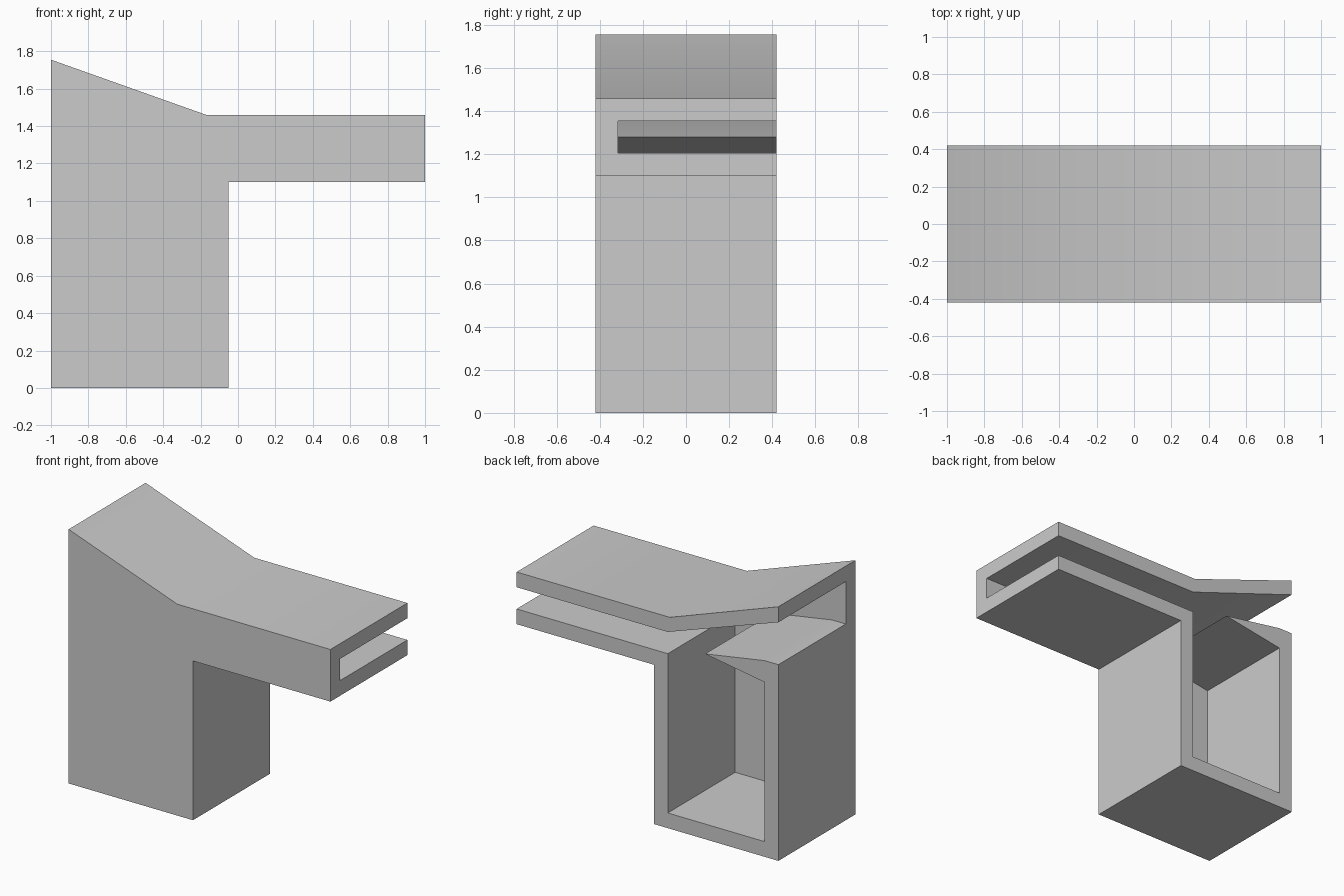
import bpy
import bmesh
import math

cube = bpy.data.objects.get("Cube")
if cube:
    bpy.data.objects.remove(cube, do_unlink=True)


def extrude_profile(name, points, y0, y1):
    """Extrude an x-z outline along y into a closed solid."""
    bm = bmesh.new()
    face = bm.faces.new([bm.verts.new((x, y0, z)) for x, z in points])
    result = bmesh.ops.extrude_face_region(bm, geom=[face])
    moved = [v for v in result["geom"] if isinstance(v, bmesh.types.BMVert)]
    bmesh.ops.translate(bm, verts=moved, vec=(0, y1 - y0, 0))
    bmesh.ops.recalc_face_normals(bm, faces=bm.faces)
    mesh = bpy.data.meshes.new(name)
    bm.to_mesh(mesh)
    bm.free()
    obj = bpy.data.objects.new(name, mesh)
    bpy.context.collection.objects.link(obj)
    return obj


# Plain grey material
grey = bpy.data.materials.new("plain_grey")
grey.use_nodes = True
colour = (0.6, 0.6, 0.6, 1)
grey.diffuse_color = colour
for node in grey.node_tree.nodes:
    if node.type == "BSDF_PRINCIPLED":
        node.inputs["Base Color"].default_value = colour

# Outer body: tower, sloped roof and long arm
body = extrude_profile("building_shell", [
    (-1, 0), (-0.05, 0), (-0.05, 1.1), (1, 1.1),
    (1, 1.46), (-0.17, 1.46), (-1, 1.755)], -0.42, 0.42)
body.data.materials.append(grey)

# Channel, open at the back and both ends, leaving a wedge-shaped ledge
cutter = extrude_profile("channel_cutter", [
    (-1.2, 1.355), (-0.895, 1.355), (-0.44, 1.28), (-0.895, 1.205),
    (-0.895, 0.105), (-0.155, 0.105), (-0.155, 1.205), (1.2, 1.205),
    (1.2, 1.355), (-0.155, 1.355), (-1.2, 1.717)], -0.315, 0.6)
cutter.hide_render = True
cutter.data.materials.append(grey)

# Cut the channel out of the body
cut = body.modifiers.new("channel", "BOOLEAN")
cut.operation = "DIFFERENCE"
cut.solver = "EXACT"
cut.object = cutter
bpy.ops.object.select_all(action="DESELECT")
body.select_set(True)
bpy.context.view_layer.objects.active = body
bpy.ops.object.modifier_apply(modifier=cut.name)
bpy.data.objects.remove(cutter, do_unlink=True)

# Soft shading over the gentle roof bend, crisp corners elsewhere
bpy.ops.object.shade_smooth_by_angle(angle=math.radians(30))
